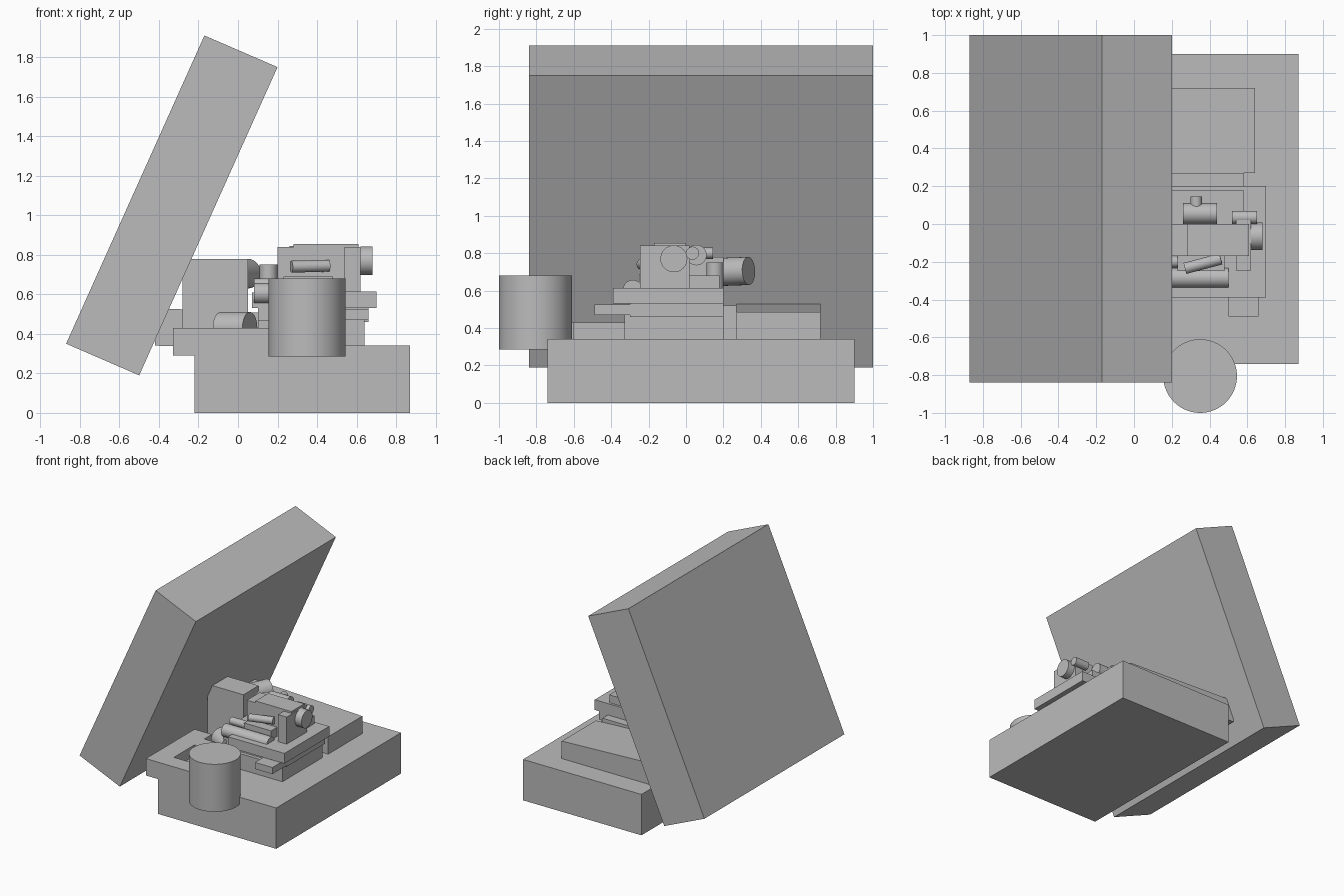
import bpy, bmesh
from mathutils import Vector

cube = bpy.data.objects.get("Cube")
if cube:
    bpy.data.objects.remove(cube, do_unlink=True)

grey = bpy.data.materials.new("plain grey")
grey.use_nodes = True
GREY = (0.5, 0.5, 0.5, 1)
grey.diffuse_color = GREY
grey.node_tree.nodes["Principled BSDF"].inputs["Base Color"].default_value = GREY


def finish(name, bm):
    bmesh.ops.recalc_face_normals(bm, faces=bm.faces)
    mesh = bpy.data.meshes.new(name)
    bm.to_mesh(mesh)
    bm.free()
    mesh.materials.append(grey)
    obj = bpy.data.objects.new(name, mesh)
    bpy.context.collection.objects.link(obj)
    return obj


def prism(name, profile, y0, y1):
    """Extrude an x-z profile along y."""
    bm = bmesh.new()
    face = bm.faces.new([bm.verts.new((x, y0, z)) for x, z in profile])
    out = bmesh.ops.extrude_face_region(bm, geom=[face])
    moved = [v for v in out["geom"] if isinstance(v, bmesh.types.BMVert)]
    bmesh.ops.translate(bm, verts=moved, vec=(0, y1 - y0, 0))
    return finish(name, bm)


def box(name, x, y, z):
    return prism(name, [(x[0], z[0]), (x[1], z[0]), (x[1], z[1]), (x[0], z[1])], *y)


def rod(name, start, end, radius, sides=32):
    """Smooth cylinder between two points."""
    a, b = Vector(start), Vector(end)
    bm = bmesh.new()
    bmesh.ops.create_cone(bm, cap_ends=True, segments=sides, radius1=radius,
                          radius2=radius, depth=(b - a).length)
    turn = (b - a).to_track_quat("Z", "Y").to_matrix()
    bmesh.ops.rotate(bm, verts=bm.verts, matrix=turn)
    bmesh.ops.translate(bm, verts=bm.verts, vec=(a + b) / 2)
    obj = finish(name, bm)
    for o in bpy.context.selected_objects:
        o.select_set(False)
    obj.select_set(True)
    bpy.context.view_layer.objects.active = obj
    bpy.ops.object.shade_smooth_by_angle()
    return obj


# Large structures
prism("leaning_slab", [(-.87, .35), (-.5, .19), (.2, 1.75), (-.17, 1.91)], -.84, 1)
box("base", (-.22, .87), (-.74, .9), (0, .34))
prism("rear_platform", [(-.42, .34), (.64, .33), (.64, .485), (-.42, .53)], .27, .72)
rod("barrel", (.35, -.805, .285), (.35, -.805, .68), .195, 64)

# Open frame at the side
box("frame_front", (-.33, .2), (-.74, -.6), (.29, .43))
box("frame_side", (-.33, -.17), (-.6, -.1), (.29, .43))
box("frame_back", (-.17, .15), (-.33, -.2), (.34, .43))
rod("frame_roller", (-.09, -.1, .43), (.06, -.18, .43), .08)

# Tall housing and its angled drum
box("housing", (-.28, .05), (0, .2), (.34, .78))
rod("angled_drum", (-.02, .2, .7), (.05, .335, .705), .075)

# Stepped machine bed
box("bed", (.1, .64), (-.33, .2), (.34, .47))
box("bed_middle", (.1, .66), (-.3, .2), (.46, .53))
box("bed_rear_step", (.1, .58), (.18, .27), (.34, .52))
box("bed_front_step", (.5, .66), (-.49, -.27), (.47, .525))
box("bed_plate", (.18, .7), (-.39, .2), (.53, .615))
box("bed_left_block", (.07, .2), (-.3, .18), (.53, .61))

# Machine body
box("body", (.2, .62), (-.17, 0), (.61, .84))
box("body_cap", (.28, .61), (-.17, 0), (.83, .855))
box("body_post", (.54, .62), (-.245, .02), (.61, .84))
box("body_rear", (.2, .58), (0, .18), (.61, .68))
box("body_front", (.23, .48), (-.25, -.17), (.61, .69))
rod("end_disc", (.62, -.065, .77), (.68, -.065, .77), .072)

# Tubes and fittings
rod("rear_tube", (.26, .055, .79), (.44, .055, .79), .055)
rod("rear_short_tube", (.52, .035, .8), (.65, .035, .8), .035)
rod("rear_stub", (.33, .09, .8), (.33, .145, .8), .03)
rod("front_tube", (.08, -.285, .605), (.5, -.285, .605), .052)
rod("front_thin_tube", (.08, -.2, .65), (.47, -.2, .65), .03)
rod("slanted_tube", (.27, -.235, .74), (.46, -.185, .745), .03)
rod("upright_fitting", (.155, .155, .6), (.155, .155, .75), .045)
